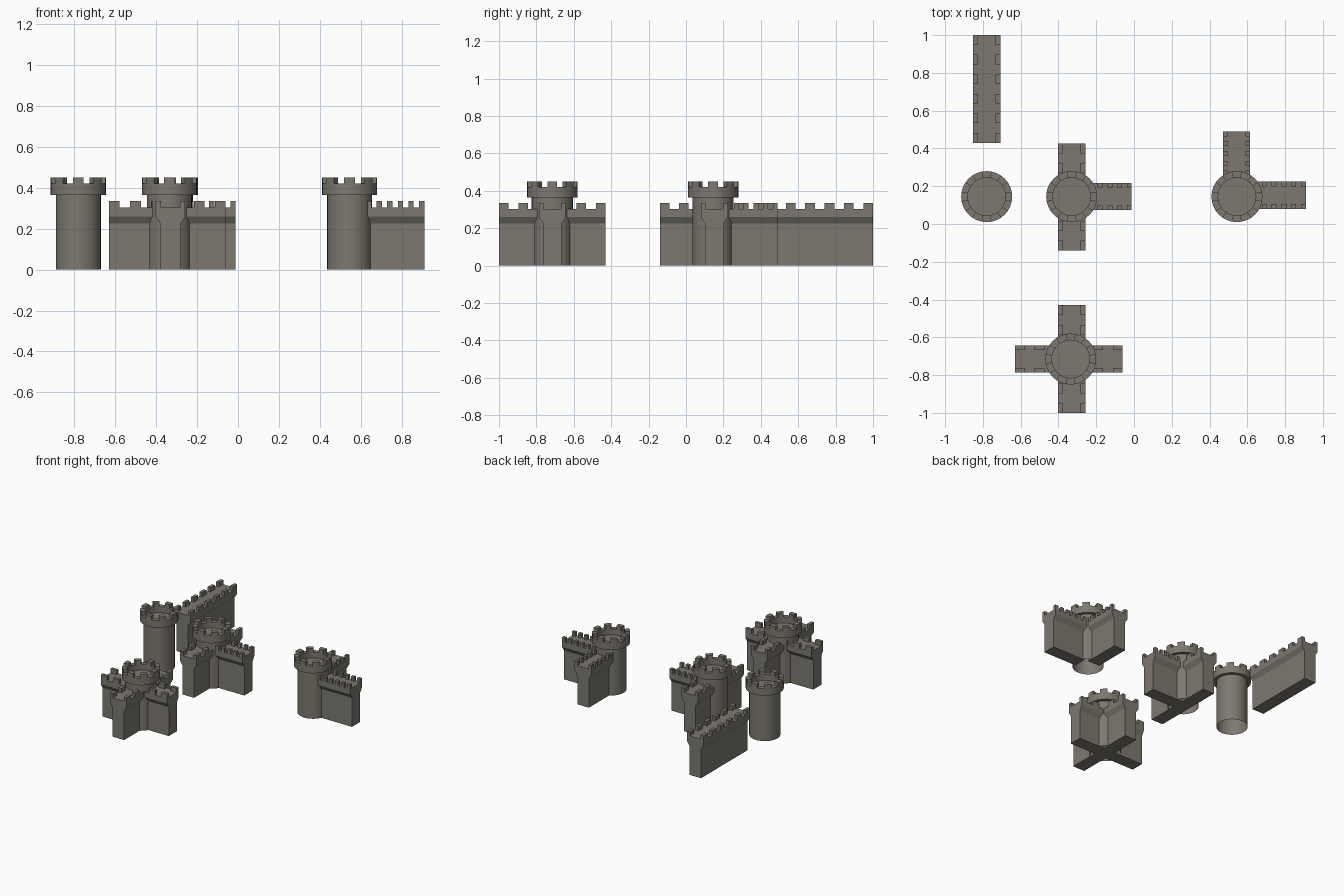
import bpy, bmesh
from math import cos, sin, pi

if "Cube" in bpy.data.objects:
    bpy.data.objects.remove(bpy.data.objects["Cube"])

stone = bpy.data.materials.new("weathered stone")
stone.diffuse_color = (0.205, 0.19, 0.16, 1)
stone.use_nodes = True
stone.node_tree.nodes["Principled BSDF"].inputs["Base Color"].default_value = stone.diffuse_color

SEG = 32                                  # sides of a round tower
SHAFT_R, HEAD_R, INNER_R = 0.11, 0.135, 0.1
HEAD_Z, FLOOR_Z, PARAPET_Z, TOWER_Z = 0.365, 0.375, 0.42, 0.45
WALK_Z, WALL_Z, HALF = 0.302, 0.335, 0.072


def finish(bm, name, smooth=False):
    bmesh.ops.recalc_face_normals(bm, faces=bm.faces)
    mesh = bpy.data.meshes.new(name)
    bm.to_mesh(mesh)
    bm.free()
    mesh.materials.append(stone)
    obj = bpy.data.objects.new(name, mesh)
    bpy.context.collection.objects.link(obj)
    if smooth:
        bpy.context.view_layer.objects.active = obj
        obj.select_set(True)
        bpy.ops.object.shade_smooth_by_angle(angle=0.6)
        obj.select_set(False)
    return obj


def tower(name, cx, cy):
    bm = bmesh.new()

    def ring(r, z):
        return [bm.verts.new((cx + r * cos(2 * pi * i / SEG),
                              cy + r * sin(2 * pi * i / SEG), z)) for i in range(SEG)]

    # shaft, overhanging head, parapet and sunken floor as one lathe
    profile = [(SHAFT_R, 0), (SHAFT_R, HEAD_Z), (HEAD_R, HEAD_Z), (HEAD_R, PARAPET_Z),
               (INNER_R, PARAPET_Z), (INNER_R, FLOOR_Z)]
    rings = [ring(r, z) for r, z in profile]
    rim = []
    for k, (a, b) in enumerate(zip(rings, rings[1:])):
        for i in range(SEG):
            j = (i + 1) % SEG
            f = bm.faces.new((a[i], a[j], b[j], b[i]))
            if k == 3 and (i + 1) % 4 < 2:    # two of every four rim faces
                rim.append(f)
    bm.faces.new(rings[-1])
    # eight merlons raised from the rim
    up = bmesh.ops.extrude_face_region(bm, geom=rim)
    for v in up["geom"]:
        if isinstance(v, bmesh.types.BMVert):
            v.co.z = TOWER_Z
    bmesh.ops.delete(bm, geom=rim, context='FACES_ONLY')
    return finish(bm, name, True)


def wall(name, start, end, merlons=6):
    """Straight wall between two points lying on the x or y axis direction."""
    (x0, y0), (x1, y1) = start, end
    length = abs(x1 - x0) + abs(y1 - y0)
    dx, dy = (x1 - x0) / length, (y1 - y0) / length
    bm = bmesh.new()

    def place(t, s, z):
        return bm.verts.new((x0 + dx * t - dy * s, y0 + dy * t + dx * s, z))

    def prism(profile, t0, t1):
        a = [place(t0, s, z) for s, z in profile]
        b = [place(t1, s, z) for s, z in profile]
        n = len(a)
        bm.faces.new(a)
        bm.faces.new(b[::-1])
        for i in range(n):
            j = (i + 1) % n
            bm.faces.new((a[i], b[i], b[j], a[j]))

    # wall body flaring out to the walkway
    side = [(0.05, 0), (0.05, 0.225), (HALF, 0.26), (HALF, WALK_Z)]
    prism(side + [(-s, z) for s, z in reversed(side)], 0, length)
    # merlons along both edges
    step = length / (2 * merlons - 1)
    for k in range(merlons):
        for sgn in (-1, 1):
            a, b = sgn * HALF, sgn * (HALF - 0.025)
            prism([(a, WALK_Z), (a, WALL_Z), (b, WALL_Z), (b, WALK_Z)],
                  2 * k * step, (2 * k + 1) * step)
    return finish(bm, name)


# free-standing wall and tower
wall("single_wall", (-0.78, 0.43), (-0.78, 1.0))
tower("single_tower", -0.78, 0.145)

# three-way junction
tower("three_way_tower", -0.33, 0.145)
wall("three_way_long_wall", (-0.33, -0.14), (-0.33, 0.425))
wall("three_way_short_wall", (-0.295, 0.145), (-0.012, 0.145))

# four-way junction
tower("four_way_tower", -0.335, -0.715)
wall("four_way_wall_y", (-0.33, -1.0), (-0.33, -0.43))
wall("four_way_wall_x", (-0.63, -0.715), (-0.06, -0.715))

# corner
tower("corner_tower", 0.545, 0.145)
wall("corner_wall_x", (0.625, 0.152), (0.91, 0.152))
wall("corner_wall_y", (0.543, 0.205), (0.543, 0.49))
